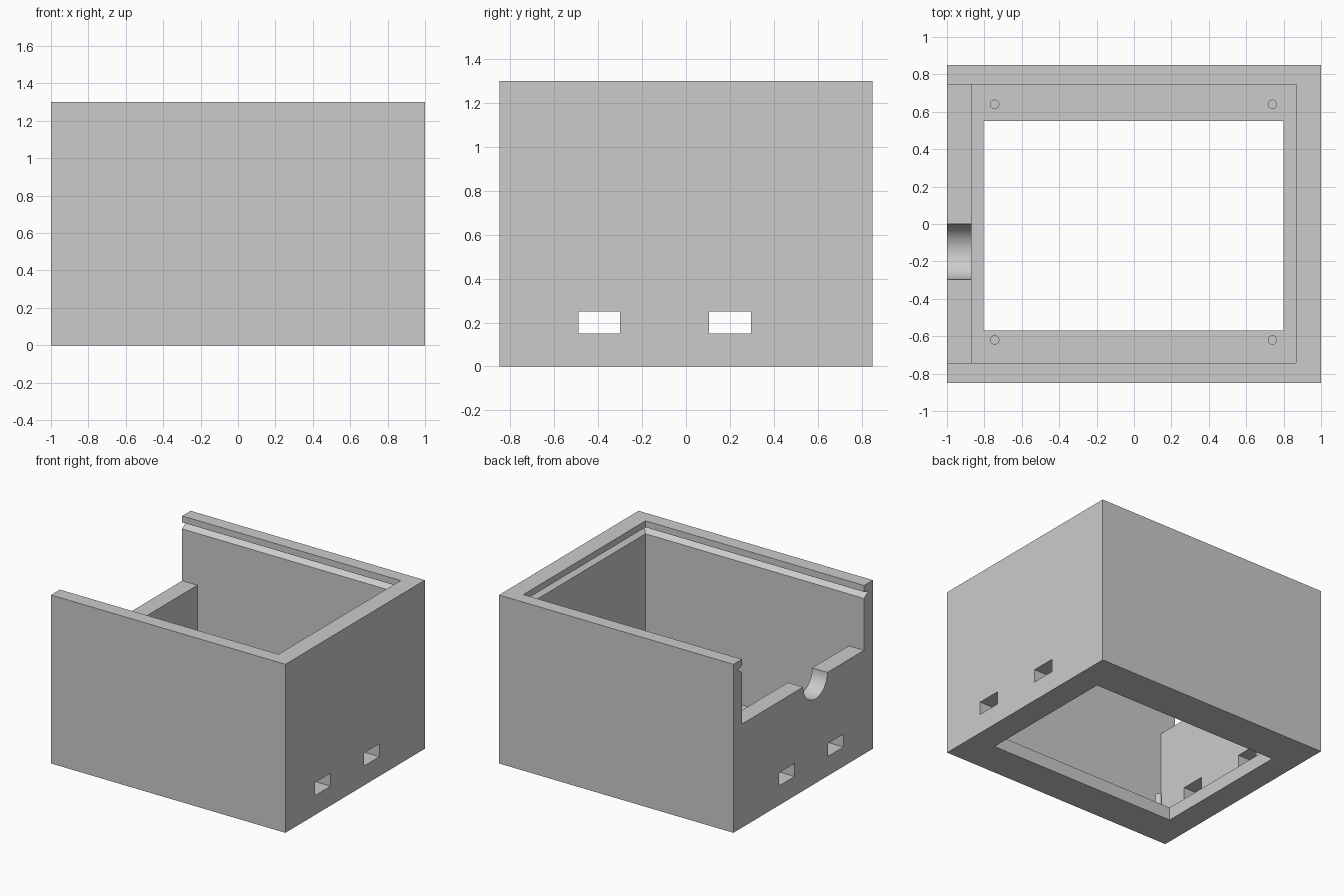
import bpy, bmesh
from math import pi

if "Cube" in bpy.data.objects:
    bpy.data.objects.remove(bpy.data.objects["Cube"])

grey = bpy.data.materials.new("light_grey")
grey.use_nodes = True
colour = (0.6, 0.6, 0.6, 1)
grey.diffuse_color = colour
grey.node_tree.nodes["Principled BSDF"].inputs["Base Color"].default_value = colour


def finish(name, bm):
    bmesh.ops.recalc_face_normals(bm, faces=bm.faces)
    mesh = bpy.data.meshes.new(name)
    bm.to_mesh(mesh)
    bm.free()
    mesh.materials.append(grey)
    obj = bpy.data.objects.new(name, mesh)
    bpy.context.collection.objects.link(obj)
    return obj


def rect_loft(name, sections):
    """Stack of rectangles (x0, x1, y0, y1, z) joined into a solid."""
    bm = bmesh.new()
    rings = []
    for x0, x1, y0, y1, z in sections:
        corners = ((x0, y0), (x1, y0), (x1, y1), (x0, y1))
        rings.append([bm.verts.new((x, y, z)) for x, y in corners])
    for low, high in zip(rings, rings[1:]):
        for i in range(4):
            j = (i + 1) % 4
            bm.faces.new((low[i], low[j], high[j], high[i]))
    bm.faces.new(rings[0][::-1])
    bm.faces.new(rings[-1])
    return finish(name, bm)


def box(name, x0, x1, y0, y1, z0, z1):
    return rect_loft(name, [(x0, x1, y0, y1, z) for z in (z0, z1)])


def cylinder(name, location, radius, depth, segments, rotation=(0, 0, 0)):
    bm = bmesh.new()
    bmesh.ops.create_cone(bm, cap_ends=True, segments=segments,
                          radius1=radius, radius2=radius, depth=depth)
    obj = finish(name, bm)
    obj.location = location
    obj.rotation_euler = rotation
    return obj


def select_only(obj):
    bpy.ops.object.select_all(action="DESELECT")
    obj.select_set(True)
    bpy.context.view_layer.objects.active = obj


def cut(target, cutter):
    cutter.hide_render = True
    mod = target.modifiers.new("cut", "BOOLEAN")
    mod.operation = "DIFFERENCE"
    mod.solver = "EXACT"
    mod.object = cutter
    select_only(target)
    bpy.ops.object.modifier_apply(modifier=mod.name)
    bpy.data.objects.remove(cutter)


# Outer block
case = box("case_body", -1, 1, -0.85, 0.85, 0, 1.3)

# Lid opening through the low wall, with a V groove on three sides
levels = ((0.8, 0), (1.2, 0), (1.235, 0.05), (1.25, 0), (1.4, 0))
cut(case, rect_loft("lid_opening", [
    (-1.2, 0.865 + d, -0.742 - d, 0.747 + d, z) for z, d in levels]))

# Inner cavity and the hole in the floor
cut(case, box("cavity", -0.87, 0.865, -0.742, 0.747, 0.1, 1))
cut(case, box("floor_hole", -0.805, 0.8, -0.57, 0.55, -0.2, 0.3))

# Slots through both end walls
for y in (-0.395, 0.2):
    cut(case, box("slot", -1.2, 1.2, y - 0.095, y + 0.095, 0.15, 0.25))

# Half-round cable notch in the low wall
cut(case, cylinder("cable_notch", (-1, -0.148, 0.8), 0.148, 0.5, 64, (0, pi / 2, 0)))
select_only(case)
bpy.ops.object.shade_smooth_by_angle()

# Locating pegs on the floor ledge
for side, x in (("right", -0.745), ("left", 0.74)):
    for end, y in (("front", -0.62), ("back", 0.64)):
        peg = cylinder(f"peg_{end}_{side}", (x, y, 0.145), 0.025, 0.11, 32)
        select_only(peg)
        bpy.ops.object.shade_smooth_by_angle()
